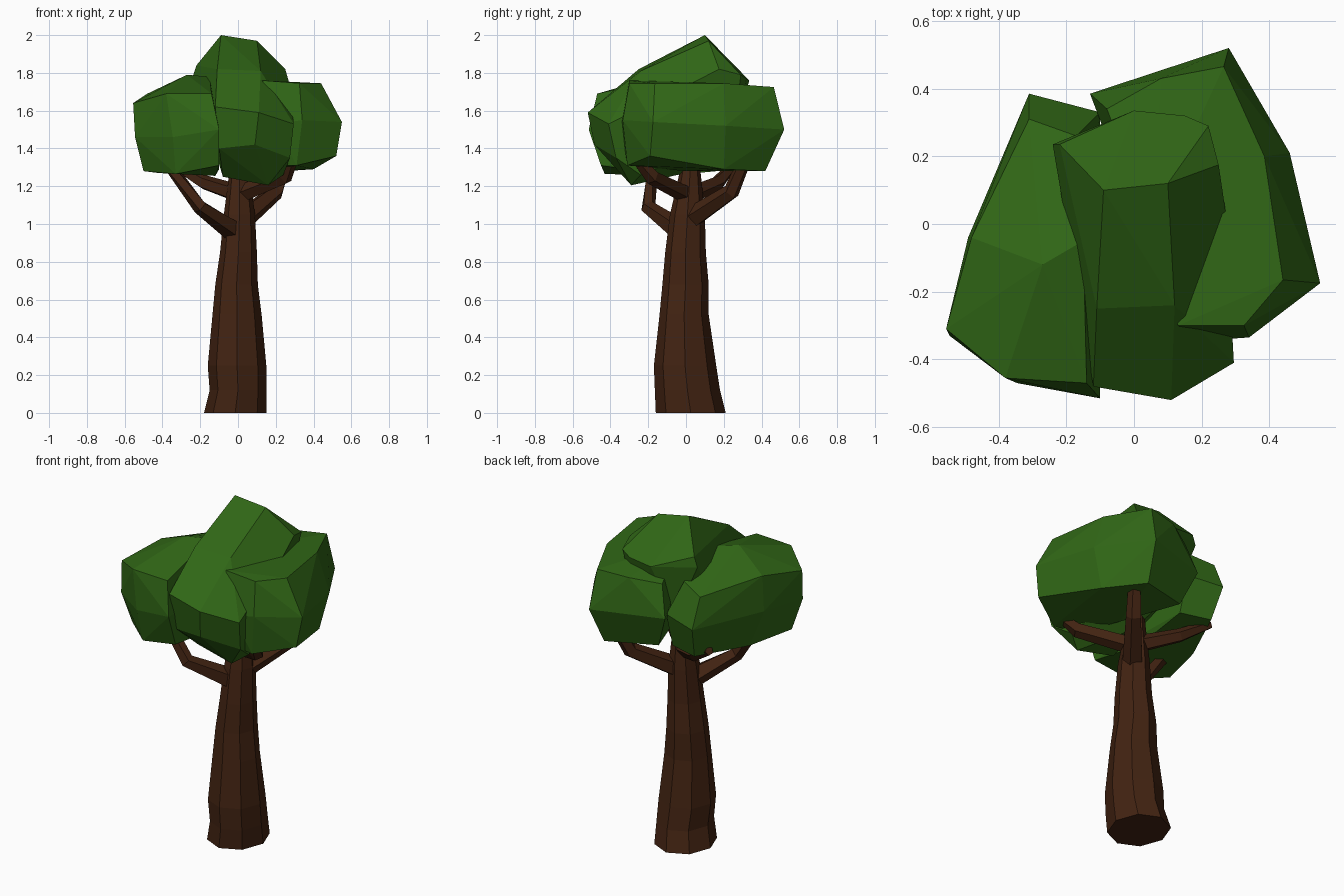
import bpy, bmesh, math
from mathutils import Vector


def material(name, rgb):
    m = bpy.data.materials.new(name)
    m.diffuse_color = (*rgb, 1)
    return m


bark = material("bark", (0.055, 0.017, 0.006))
leaf = material("leaf", (0.03, 0.135, 0.008))


def finish(name, bm, mat):
    bmesh.ops.recalc_face_normals(bm, faces=bm.faces)
    me = bpy.data.meshes.new(name)
    bm.to_mesh(me)
    bm.free()
    me.materials.append(mat)
    ob = bpy.data.objects.new(name, me)
    bpy.context.collection.objects.link(ob)


def loft(name, rings, mat):
    """Skin a list of closed rings and cap both ends."""
    bm = bmesh.new()
    vs = [[bm.verts.new(p) for p in r] for r in rings]
    n = len(vs[0])
    for a, b in zip(vs, vs[1:]):
        for i in range(n):
            j = (i + 1) % n
            bm.faces.new((a[i], a[j], b[j], b[i]))
    bm.faces.new(vs[0])
    bm.faces.new(vs[-1])
    finish(name, bm, mat)


def branch(name, path, radii, sides=5):
    """Tapered tube along a bent path."""
    pts = [Vector(p) for p in path]
    rings = []
    for i, p in enumerate(pts):
        d = (pts[min(i + 1, len(pts) - 1)] - pts[max(i - 1, 0)]).normalized()
        u = d.cross(Vector((0, 0, 1))).normalized()
        v = u.cross(d)
        rings.append([p + radii[i] * (u * math.cos(t) + v * math.sin(t))
                      for t in (2 * math.pi * k / sides for k in range(sides))])
    loft(name, rings, bark)


def clump(name, points):
    """Faceted leaf mass: hull of its corner points, near-flat faces merged."""
    bm = bmesh.new()
    for p in points:
        bm.verts.new(p)
    res = bmesh.ops.convex_hull(bm, input=bm.verts)
    bmesh.ops.delete(bm, geom=[v for v in bm.verts if not v.link_faces], context='VERTS')
    bmesh.ops.dissolve_limit(bm, angle_limit=math.radians(6), verts=bm.verts, edges=bm.edges)
    finish(name, bm, leaf)


# Trunk: z, min x, max x, min y, max y of each eight-sided section
sections = [
    (0.00, -0.18, 0.15, -0.16, 0.21),
    (0.12, -0.15, 0.15, -0.165, 0.18),
    (0.25, -0.16, 0.15, -0.17, 0.16),
    (0.52, -0.135, 0.125, -0.14, 0.12),
    (0.68, -0.12, 0.105, -0.125, 0.12),
    (0.85, -0.095, 0.10, -0.11, 0.105),
    (1.05, -0.075, 0.09, -0.085, 0.10),
    (1.20, -0.055, 0.07, -0.05, 0.085),
    (1.34, -0.04, 0.05, -0.02, 0.07),
]
rings = []
for z, x0, x1, y0, y1 in sections:
    rings.append([((x0 + x1) / 2 + (x1 - x0) / 2 * math.cos(k * math.pi / 4),
                   (y0 + y1) / 2 + (y1 - y0) / 2 * math.sin(k * math.pi / 4), z)
                  for k in range(8)])
loft("trunk", rings, bark)

# Branches
branch("front_left_branch",
       [(-0.03, -0.04, 0.97), (-0.2, -0.2, 1.09), (-0.35, -0.18, 1.29)], [0.06, 0.04, 0.033])
branch("back_right_branch",
       [(0.03, 0.03, 1.03), (0.2, 0.24, 1.17), (0.26, 0.32, 1.36)], [0.06, 0.045, 0.035])
branch("front_right_branch",
       [(0.02, 0.0, 1.16), (0.25, -0.18, 1.25), (0.29, -0.26, 1.35)], [0.05, 0.042, 0.03])
branch("back_left_branch",
       [(0.0, 0.03, 1.16), (-0.18, 0.17, 1.22), (-0.33, 0.25, 1.31)], [0.05, 0.04, 0.025])

# Left leaf clump: top, middle and bottom rings
clump("left_leaves", [
    (-0.38, -0.455, 1.69), (-0.14, -0.47, 1.69), (-0.555, -0.31, 1.64), (-0.27, -0.12, 1.79),
    (-0.48, -0.04, 1.69), (-0.31, 0.31, 1.65), (-0.17, 0.26, 1.69), (-0.15, -0.05, 1.78),
    (-0.345, -0.47, 1.46), (-0.10, -0.515, 1.5), (-0.545, -0.33, 1.46), (-0.49, -0.04, 1.48),
    (-0.31, 0.385, 1.48), (-0.10, 0.33, 1.5),
    (-0.33, -0.43, 1.265), (-0.10, -0.45, 1.31), (-0.50, -0.29, 1.28), (-0.42, 0.0, 1.27),
    (-0.28, 0.32, 1.29), (-0.10, 0.27, 1.29), (-0.12, -0.1, 1.255)])

# Right leaf clump
clump("right_leaves", [
    (0.44, -0.165, 1.745), (0.385, 0.2, 1.745), (0.265, 0.465, 1.725), (0.325, -0.30, 1.745),
    (0.13, -0.30, 1.76), (0.08, 0.43, 1.71), (-0.08, 0.34, 1.68), (0.05, 0.0, 1.76),
    (0.55, -0.175, 1.54), (0.46, 0.21, 1.52), (0.28, 0.52, 1.5), (0.34, -0.335, 1.55),
    (0.20, -0.345, 1.53), (-0.13, 0.385, 1.5),
    (0.52, -0.19, 1.36), (0.40, 0.2, 1.29), (0.25, 0.42, 1.28), (0.31, -0.31, 1.31),
    (0.16, -0.28, 1.31), (-0.05, 0.33, 1.30), (0.1, 0.0, 1.28)])

# Centre leaf clump, leaning forward
clump("centre_leaves", [
    (-0.09, 0.10, 2.0), (0.10, 0.12, 1.97), (0.25, 0.175, 1.82), (-0.22, 0.235, 1.84),
    (-0.24, 0.235, 1.78), (0.0, 0.335, 1.76), (0.15, 0.32, 1.77), (0.22, 0.29, 1.79),
    (0.27, 0.04, 1.75), (-0.11, -0.25, 1.82), (0.12, -0.24, 1.81),
    (-0.12, -0.48, 1.62), (0.11, -0.52, 1.59), (0.295, -0.41, 1.53),
    (-0.10, -0.44, 1.40), (0.09, -0.485, 1.42), (0.275, -0.37, 1.35),
    (-0.08, -0.27, 1.25), (0.16, -0.29, 1.205), (0.24, -0.24, 1.26),
    (-0.1, 0.25, 1.45), (0.15, 0.25, 1.45), (0.0, 0.0, 1.27)])
